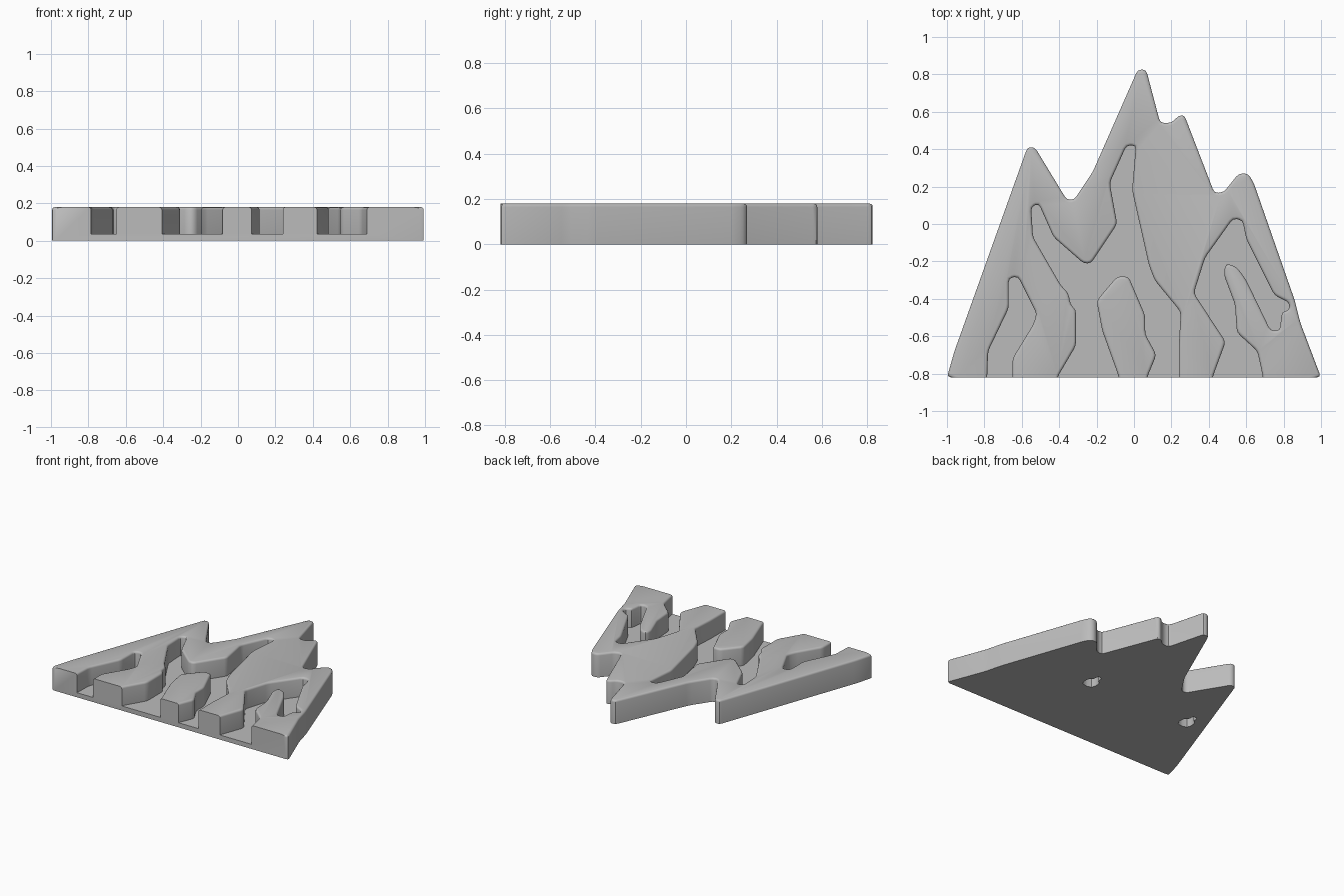
import bpy
import bmesh
from mathutils import Vector

HEIGHT = 0.18
FLOOR = 0.035
FRONT = -0.82

default_cube = bpy.data.objects.get("Cube")
if default_cube:
    bpy.data.objects.remove(default_cube, do_unlink=True)

stone = bpy.data.materials.new("stone grey")
stone.use_nodes = True
grey = (0.5, 0.5, 0.5, 1)
stone.diffuse_color = grey
stone.node_tree.nodes["Principled BSDF"].inputs["Base Color"].default_value = grey


def rounded(points, cut=0.022):
    """Turn corner points in hundredths into a loop with softened corners."""
    corners = [Vector(point) / 100 for point in points]
    loop = []
    for index, corner in enumerate(corners):
        before = corners[index - 1] - corner
        after = corners[(index + 1) % len(corners)] - corner
        start = corner + before.normalized() * min(cut, before.length * 0.4)
        end = corner + after.normalized() * min(cut, after.length * 0.4)
        middle = (start + end) / 4 + corner / 2
        loop += [start, middle, end]
    return loop


def prism(name, loop, bottom, top):
    """Make a closed vertical prism from a flat loop."""
    bm = bmesh.new()
    face = bm.faces.new([bm.verts.new((p.x, p.y, bottom)) for p in loop])
    result = bmesh.ops.extrude_face_region(bm, geom=[face], use_keep_orig=True)
    raised = [item for item in result["geom"] if isinstance(item, bmesh.types.BMVert)]
    bmesh.ops.translate(bm, verts=raised, vec=(0, 0, top - bottom))
    bmesh.ops.recalc_face_normals(bm, faces=bm.faces)
    mesh = bpy.data.meshes.new(name)
    bm.to_mesh(mesh)
    bm.free()
    obj = bpy.data.objects.new(name, mesh)
    bpy.context.collection.objects.link(obj)
    return obj


def carve(body, cutter):
    """Subtract the cutter from the body, then discard it."""
    modifier = body.modifiers.new("carve", 'BOOLEAN')
    modifier.operation = 'DIFFERENCE'
    modifier.solver = 'EXACT'
    modifier.object = cutter
    cutter.hide_render = True
    bpy.context.view_layer.objects.active = body
    bpy.ops.object.modifier_apply(modifier=modifier.name)
    bpy.data.objects.remove(cutter, do_unlink=True)


# Mountain silhouette with three lower summits around the main peak
silhouette = [
    (-100, -82), (-96, -68), (-57, 41), (-53, 41), (-36, 13), (-32, 13),
    (-22, 28), (2, 82.5), (6.5, 82.5), (14, 54), (20, 54), (24, 58),
    (27, 58), (43, 16.5), (48, 17), (56, 27), (61, 27), (64, 22),
    (86, -41), (89, -53), (100, -82),
]
mountain = prism("mountain_plaque", rounded(silhouette), 0, HEIGHT)

# Valleys open through the front edge
left_valley = [
    (-79, -95), (-78, -68), (-67, -45), (-67, -29), (-62, -28),
    (-52, -48), (-54, -54), (-65, -72), (-65, -95),
]
middle_valley = [
    (-41, -95), (-41, -82), (-31, -65), (-31, -46), (-34, -43), (-35, -37),
    (-39, -33), (-54, -7), (-55, 9), (-51, 11), (-43, -7), (-27, -21),
    (-23, -21), (-9, 0), (-13, 22), (-4, 42), (1, 42), (-1, 18),
    (8, -22), (11, -30), (25, -47), (24, -65), (24, -95),
    (7, -95), (7, -82), (12, -70), (6, -59), (6, -49), (-3, -28),
    (-9, -28), (-20, -41), (-17, -57), (-8, -82), (-8, -95),
]
right_valley = [
    (42, -95), (42, -82), (49, -63), (32, -37), (38, -18), (53, 3),
    (58, 2), (60, -8), (75, -38), (83, -42), (83, -46), (79, -47),
    (78, -57), (73, -57), (60, -30), (55, -23), (49, -21), (48, -27),
    (54, -43), (55, -58), (66, -68), (69, -82), (69, -95),
]
for valley in (left_valley, middle_valley, right_valley):
    carve(mountain, prism("valley_cutter", rounded(valley), FLOOR, HEIGHT * 2))

# Keyhole hangers sunk into the underside
for x in (-63, 23):
    y = -19
    keyhole = [
        (x - 5, y - 5), (x + 5, y - 5), (x + 5, y + 4), (x + 2, y + 5),
        (x + 2, y + 10), (x - 2, y + 10), (x - 2, y + 5), (x - 5, y + 4),
    ]
    carve(mountain, prism("keyhole_cutter", rounded(keyhole, 0.04), -0.1, 0.07))


def is_rim(edge):
    """Find top edges where the plateau meets a wall, except at the front."""
    on_top = all(abs(vert.co.z - HEIGHT) < 0.001 for vert in edge.verts)
    at_front = all(vert.co.y < FRONT + 0.001 for vert in edge.verts)
    return on_top and not at_front and edge.calc_face_angle(0) > 1


# Soften the upper rim of the ridges
bm = bmesh.new()
bm.from_mesh(mountain.data)
bmesh.ops.remove_doubles(bm, verts=bm.verts, dist=0.0005)
bmesh.ops.bevel(
    bm, geom=[edge for edge in bm.edges if is_rim(edge)], offset=0.015,
    offset_type='OFFSET', segments=3, profile=0.5, affect='EDGES',
    clamp_overlap=False,
)
bmesh.ops.recalc_face_normals(bm, faces=bm.faces)
bm.to_mesh(mountain.data)
bm.free()

# Finish
mountain.data.materials.clear()
mountain.data.materials.append(stone)
bpy.ops.object.select_all(action='DESELECT')
mountain.select_set(True)
bpy.context.view_layer.objects.active = mountain
bpy.ops.object.shade_smooth_by_angle(angle=0.6)
